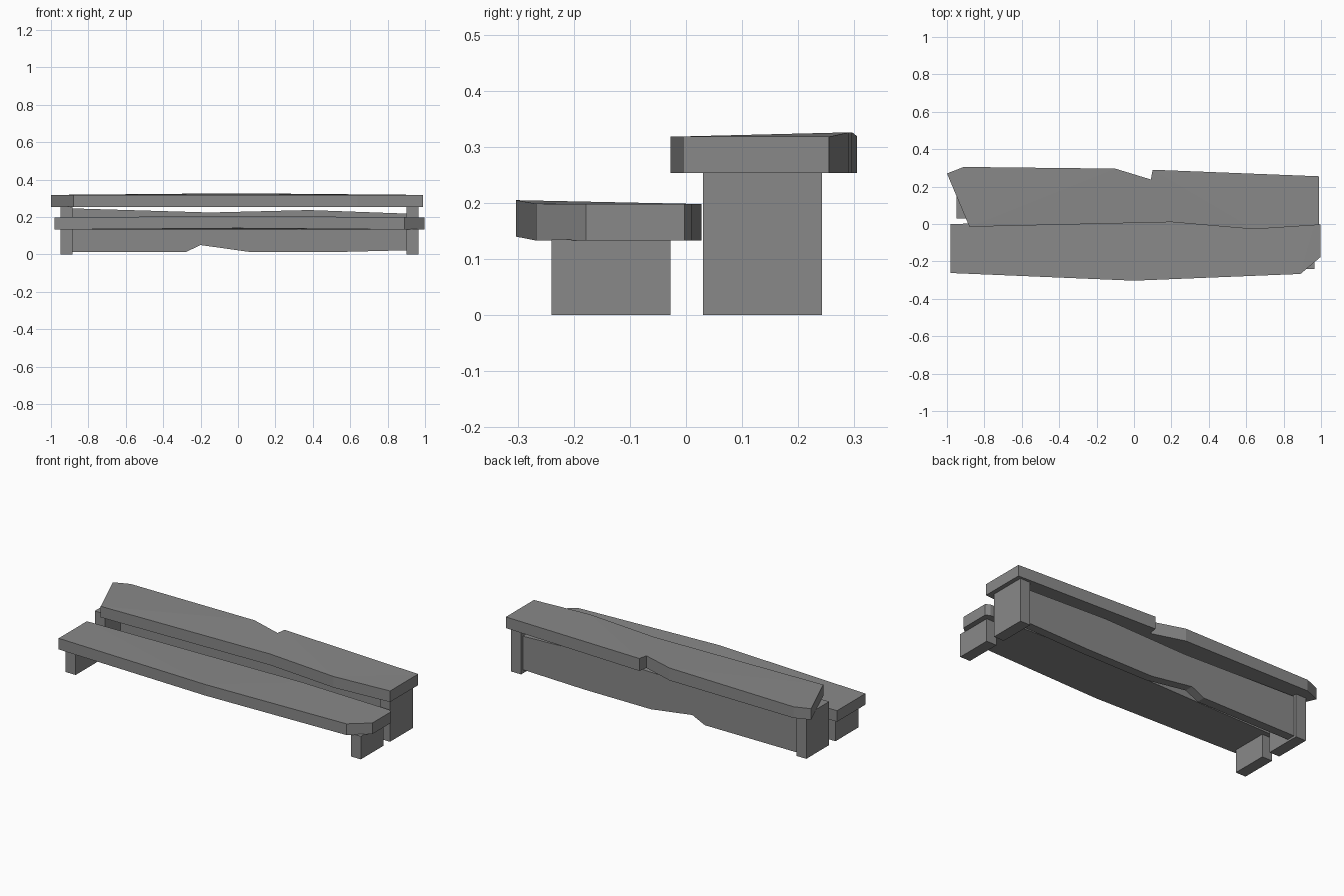
import bpy
import bmesh

cube = bpy.data.objects.get("Cube")
if cube:
    bpy.data.objects.remove(cube, do_unlink=True)

grey = bpy.data.materials.new("weathered grey")
grey.use_nodes = True
COLOUR = (0.25, 0.25, 0.25, 1)
grey.diffuse_color = COLOUR
grey.node_tree.nodes["Principled BSDF"].inputs["Base Color"].default_value = COLOUR


def prism(name, lower, upper):
    """Closed solid between two matching outlines."""
    bm = bmesh.new()
    a = [bm.verts.new(p) for p in lower]
    b = [bm.verts.new(p) for p in upper]
    n = len(a)
    caps = [bm.faces.new(a), bm.faces.new(b)]
    for i in range(n):
        j = (i + 1) % n
        bm.faces.new((a[i], a[j], b[j], b[i]))
    bmesh.ops.triangulate(bm, faces=caps)
    bmesh.ops.recalc_face_normals(bm, faces=bm.faces)
    mesh = bpy.data.meshes.new(name)
    bm.to_mesh(mesh)
    bm.free()
    mesh.materials.append(grey)
    obj = bpy.data.objects.new(name, mesh)
    bpy.context.collection.objects.link(obj)
    return obj


def plank(name, outline, bottom, top):
    """Worn plank: bottom and top are height rules of x and y."""
    prism(name, [(x, y, bottom(x, y)) for x, y in outline],
          [(x, y, top(x, y)) for x, y in outline])


def post(name, x0, x1, y0, y1, height):
    base = [(x0, y0), (x1, y0), (x1, y1), (x0, y1)]
    plank(name, base, lambda x, y: 0, lambda x, y: height)


# Upper tread, chipped at the back and slightly crowned
plank("upper_plank",
      [(-1, 0.27), (-0.88, -0.015), (0.2, 0.01), (0.64, -0.028), (0.99, -0.005),
       (0.99, 0.255), (0.1, 0.29), (0.09, 0.238), (-0.1, 0.296), (-0.91, 0.305)],
      lambda x, y: 0.253,
      lambda x, y: 0.318 + max(y, 0) * 0.03 * (1 - abs(x)))

# Lower tread with a cut front corner
plank("lower_plank",
      [(-0.98, 0), (-0.98, -0.262), (0, -0.303), (0.89, -0.267),
       (0.996, -0.178), (0.996, -0.003), (0.97, 0.01), (0.4, 0.028)],
      lambda x, y: 0.14 if y < -0.29 else 0.133,
      lambda x, y: 0.198 - min(y, 0) * 0.023 * (1 - abs(x)))

# Legs
for side, x0, x1 in (("right", -0.95, -0.885), ("left", 0.9, 0.965)):
    post("front_leg_" + side, x0, x1, -0.24, -0.028, 0.135)
    post("back_leg_" + side, x0, x1, 0.03, 0.242, 0.255)

# Riser board between the back legs, split at one end and chipped below
riser = [(-0.89, 0.012), (-0.28, 0.012), (-0.2, 0.05), (0.07, 0.012),
         (0.5, 0.012), (0.905, 0.022), (0.905, 0.218), (0.38, 0.237),
         (-0.15, 0.224), (-0.89, 0.246), (-0.89, 0.16), (-0.67, 0.121),
         (-0.89, 0.088)]
prism("riser_board", [(x, 0.175, z) for x, z in riser],
      [(x, 0.226, z) for x, z in riser])
